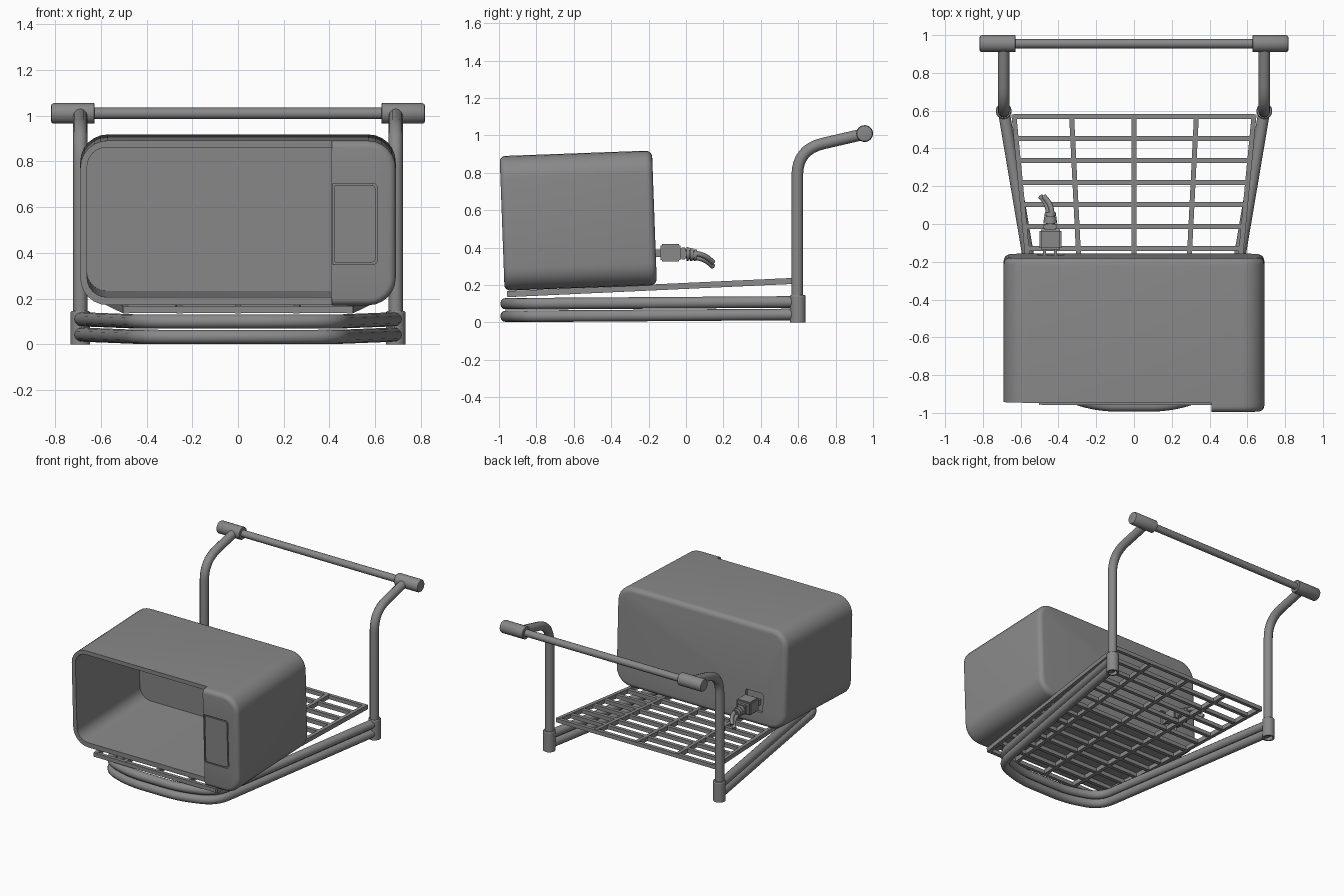
import bpy, bmesh, math
from mathutils import Vector, Matrix

if "Cube" in bpy.data.objects:
    bpy.data.objects.remove(bpy.data.objects["Cube"], do_unlink=True)

# One plain grey for everything
grey = bpy.data.materials.new("plain grey")
grey.use_nodes = True
COLOR = (0.25, 0.25, 0.25, 1)
grey.diffuse_color = COLOR
grey.node_tree.nodes["Principled BSDF"].inputs["Base Color"].default_value = COLOR


def select(obj):
    bpy.ops.object.select_all(action="DESELECT")
    obj.select_set(True)
    bpy.context.view_layer.objects.active = obj


def finish(name, bm, smooth=True, matrix=None):
    bmesh.ops.recalc_face_normals(bm, faces=bm.faces)
    mesh = bpy.data.meshes.new(name)
    bm.to_mesh(mesh)
    bm.free()
    obj = bpy.data.objects.new(name, mesh)
    bpy.context.collection.objects.link(obj)
    mesh.materials.append(grey)
    if matrix:
        obj.matrix_world = matrix
    if smooth:
        select(obj)
        bpy.ops.object.shade_smooth_by_angle(angle=math.radians(32))
    return obj


def rounded_rect(y, x0, x1, z0, z1, r_left, r_right, steps=6):
    """Loop in the xz plane with separate left and right corner radii."""
    points = []
    corners = [(x1, z1, r_right, -1, -1), (x0, z1, r_left, 1, -1),
               (x0, z0, r_left, 1, 1), (x1, z0, r_right, -1, 1)]
    for i, (x, z, r, sx, sz) in enumerate(corners):
        for k in range(steps + 1):
            a = math.radians(90) * (i + k / steps)
            points.append((x + sx * r + r * math.cos(a), y, z + sz * r + r * math.sin(a)))
    return points


def loft(name, loops, matrix=None, cap_start=True, cap_end=True):
    bm = bmesh.new()
    rings = [[bm.verts.new(p) for p in loop] for loop in loops]
    for a, b in zip(rings, rings[1:]):
        for i in range(len(a)):
            j = (i + 1) % len(a)
            bm.faces.new((a[i], a[j], b[j], b[i]))
    if cap_start:
        bm.faces.new(rings[0])
    if cap_end:
        bm.faces.new(rings[-1])
    return finish(name, bm, matrix=matrix)


def fillet(points, radius, steps=8):
    pts = [Vector(p) for p in points]
    out = [pts[0]]
    for a, b, c in zip(pts, pts[1:], pts[2:]):
        start = b + (a - b).normalized() * radius
        end = b + (c - b).normalized() * radius
        for k in range(steps + 1):
            t = k / steps
            out.append(start * (1 - t) ** 2 + b * 2 * t * (1 - t) + end * t * t)
    return out + [pts[-1]]


def tube(name, points, radius):
    curve = bpy.data.curves.new(name, "CURVE")
    curve.dimensions = "3D"
    curve.bevel_depth = radius
    curve.bevel_resolution = 4
    curve.use_fill_caps = True
    spline = curve.splines.new("POLY")
    spline.points.add(len(points) - 1)
    for sp, p in zip(spline.points, points):
        sp.co = (*p, 1)
    obj = bpy.data.objects.new(name, curve)
    bpy.context.collection.objects.link(obj)
    curve.materials.append(grey)
    select(obj)
    bpy.ops.object.convert(target="MESH")
    bpy.ops.object.shade_smooth_by_angle(angle=math.radians(40))


def lathe(name, profile, matrix, segments=24):
    """Spin (radius, height) pairs about local z; a closed profile is a ring."""
    bm = bmesh.new()
    rings = [[bm.verts.new((r * math.cos(k * math.tau / segments),
                            r * math.sin(k * math.tau / segments), h))
              for k in range(segments)] for r, h in profile]
    for a, b in zip(rings, rings[1:]):
        for i in range(segments):
            j = (i + 1) % segments
            bm.faces.new((a[i], a[j], b[j], b[i]))
    bm.faces.new(rings[0])
    bm.faces.new(rings[-1])
    return finish(name, bm, matrix=matrix)


def box(name, lo, hi, bevel=0.0):
    lo, hi = Vector(lo), Vector(hi)
    bm = bmesh.new()
    bmesh.ops.create_cube(bm, size=1)
    for v in bm.verts:
        v.co = (lo + hi) / 2 + Vector(a * b for a, b in zip(v.co, hi - lo))
    if bevel:
        bmesh.ops.bevel(bm, geom=bm.edges[:], offset=bevel, segments=2, affect="EDGES")
    return finish(name, bm, smooth=bool(bevel))


def beam(name, a, b, width, height):
    a, b = Vector(a), Vector(b)
    bm = bmesh.new()
    bmesh.ops.create_cube(bm, size=1)
    bmesh.ops.scale(bm, vec=(width, (b - a).length, height), verts=bm.verts)
    turn = (b - a).to_track_quat("Y", "Z").to_matrix().to_4x4()
    finish(name, bm, False, Matrix.Translation((a + b) / 2) @ turn)


# Oven shell, tilted slightly back, with open cavity and recessed socket
TILT = Matrix.Translation((0, -0.97, 0.17)) @ Matrix.Rotation(math.radians(2.1), 4, "X")
W, H, R, BACK, FRONT = 0.69, 0.72, 0.12, 0.815, 0.05


def shell(y, inset):
    return rounded_rect(y, -W + inset, W - inset, inset, H - inset, R - inset, R - inset)


def socket(y, grow):
    return rounded_rect(y, -0.51 - grow, -0.37 + grow, 0.10 - grow, 0.24 + grow, 0.01, 0.01)


ROUND = 0.035
back_round = [shell(BACK - ROUND * (1 - math.cos(a)), ROUND * (1 - math.sin(a)))
              for a in (math.radians(18 * k) for k in range(6))]
loft("oven_shell",
     [socket(BACK - 0.02, 0), socket(BACK, 0)] + back_round
     + [shell(FRONT, 0)]
     + [rounded_rect(y, -0.66, 0.41, 0.035, 0.69, 0.085, 0.004) for y in (FRONT, BACK - 0.035)],
     TILT)


# Control panel with a grooved door button
def panel(y, inset):
    return rounded_rect(y, 0.41, W - inset, inset, H - inset, 0.003, R - inset)


def button(y, inset):
    return rounded_rect(y, 0.415 + inset, 0.61 - inset, 0.18 + inset, 0.535 - inset, 0.003, 0.02)


panel_round = [panel(0.03 * (1 - math.sin(a)), 0.03 * (1 - math.cos(a)))
               for a in (math.radians(18 * k) for k in range(6))]
loft("control_panel", [panel(FRONT, 0)] + panel_round
     + [button(0, 0), button(0.008, 0), button(0.008, 0.008), button(0, 0.008)], TILT)

# Power plug, strain relief and twin cable
box("plug_body", (-0.50, -0.135, 0.325), (-0.385, -0.03, 0.42), 0.008)
box("plug_neck", (-0.48, -0.03, 0.337), (-0.41, 0.0, 0.402), 0.006)
for x in (-0.475, -0.415):
    box("plug_prong", (x - 0.008, -0.18, 0.35), (x + 0.008, -0.13, 0.39))
along_y = Matrix.Rotation(math.radians(-90), 4, "X")
for i in range(3):
    lathe("strain_relief", [(0.037 - 0.003 * i, 0), (0.035 - 0.003 * i, 0.018)],
          Matrix.Translation((-0.443, 0.002 + 0.02 * i, 0.366 - 0.003 * i)) @ along_y, 16)
tube("relief_core", [(-0.443, -0.01, 0.368), (-0.443, 0.06, 0.358)], 0.024)
for s in (-1, 1):
    dx, dz = 0.009 * s, 0.011 * s
    tube("cable_strand", fillet([(-0.443 + dx, 0.04, 0.36 + dz), (-0.447 + dx, 0.10, 0.35 + dz),
                                 (-0.485 + dx, 0.145, 0.31 + dz)], 0.04), 0.014)

# Stacked base tubes, each a U with a bowed front
for z in (0.033, 0.1):
    half = [(0.69, 0.6, z + 0.01), (0.44, -0.88, z), (0.2, -0.962, z)]
    path = half + [(-x, y, zz) for x, y, zz in reversed(half)]
    tube("base_tube", fillet(path, 0.11), 0.031)

# Sloping rack, narrower at the front
Y_BACK, Y_FRONT, ROWS = 0.57, -0.945, 14


def rack_point(side, y):
    t = (y - Y_FRONT) / (Y_BACK - Y_FRONT)
    return Vector((side * (0.49 + 0.145 * t), y, 0.152 + 0.07 * t))


for i in range(ROWS):
    y = Y_BACK + (Y_FRONT - Y_BACK) * i / (ROWS - 1)
    beam("rack_crossbar", rack_point(-1, y), rack_point(1, y), 0.026, 0.028)
for side in (-1, -0.52, 0, 0.52, 1):
    beam("rack_rail", rack_point(side, Y_FRONT - 0.01), rack_point(side, Y_BACK + 0.01), 0.026, 0.032)

# Posts, hollow foot sleeves and push handle
along_x = Matrix.Rotation(math.radians(90), 4, "Y")
for s in (-1, 1):
    x = 0.69 * s
    lathe("foot_sleeve", [(0.03, 0.05), (0.03, 0), (0.042, 0), (0.042, 0.14), (0.038, 0.146)],
          Matrix.Translation((x, 0.598, 0)))
    tube("handle_post", fillet([(x, 0.595, 0.06), (x, 0.595, 0.925), (x, 0.955, 1.008)], 0.14), 0.031)
    lathe("handle_grip", [(0.042, -0.095), (0.045, -0.092), (0.045, 0.085), (0.041, 0.093), (0.034, 0.095)],
          Matrix.Translation((0.722 * s, 0.955, 1.01)) @ Matrix.Rotation(math.radians(90 * s), 4, "Y"))
tube("handle_bar", [(-0.7, 0.955, 1.01), (0.7, 0.955, 1.01)], 0.025)
